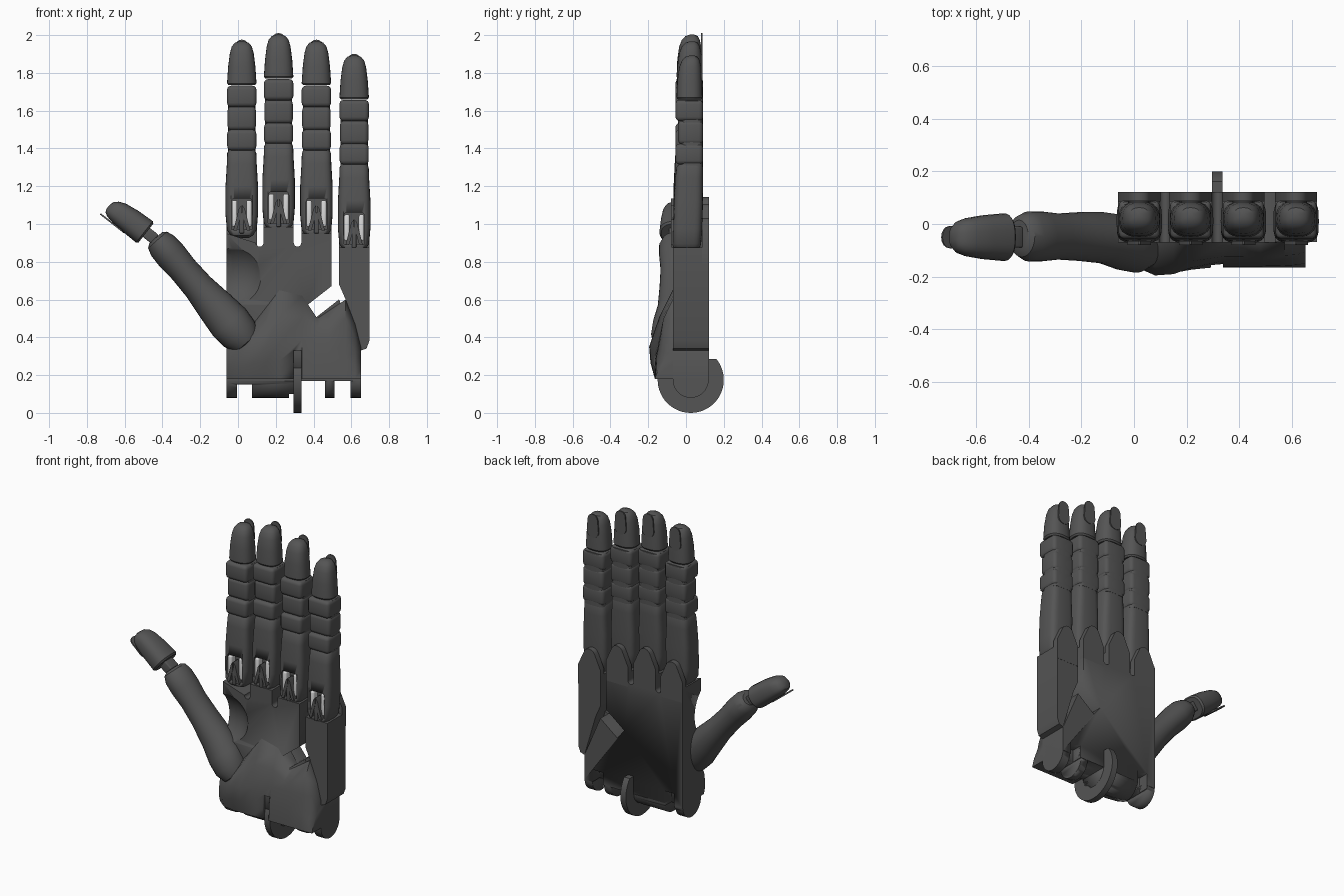
import bpy, bmesh, math
from mathutils import Matrix, Vector

old = bpy.data.objects.get("Cube")
if old:
    bpy.data.objects.remove(old)


def material(name, v):
    m = bpy.data.materials.new(name)
    m.use_nodes = True
    m.diffuse_color = (v, v, v, 1)
    m.node_tree.nodes["Principled BSDF"].inputs["Base Color"].default_value = (v, v, v, 1)
    return m


DARK = material("dark grey", 0.09)
LIGHT = material("light grey", 0.7)


def finish(name, bm, mat=DARK, frame=None, angle=35):
    bmesh.ops.recalc_face_normals(bm, faces=bm.faces)
    if frame:
        bm.transform(frame)
    me = bpy.data.meshes.new(name)
    bm.to_mesh(me)
    bm.free()
    me.materials.append(mat)
    ob = bpy.data.objects.new(name, me)
    bpy.context.collection.objects.link(ob)
    bpy.ops.object.select_all(action='DESELECT')
    ob.select_set(True)
    bpy.context.view_layer.objects.active = ob
    bpy.ops.object.shade_smooth_by_angle(angle=math.radians(angle))
    return ob


def skin(name, rings, **kw):
    """Join matching rings of points into a closed skin."""
    bm = bmesh.new()
    vs = [[bm.verts.new(p) for p in r] for r in rings]
    n = len(vs[0])
    for a, b in zip(vs, vs[1:]):
        for i in range(n):
            j = (i + 1) % n
            bm.faces.new((a[i], a[j], b[j], b[i]))
    bm.faces.new(vs[0])
    bm.faces.new(vs[-1])
    return finish(name, bm, **kw)


def loft(name, rows, power=2.0, **kw):
    """Rounded sections along z; each row is height, half width, front y, back y."""
    rings = []
    for z, w, y0, y1 in rows:
        ring = []
        for k in range(28):
            a = 2 * math.pi * k / 28
            c, s = math.cos(a), math.sin(a)
            ring.append((w * math.copysign(abs(c) ** (2 / power), c),
                         (y0 + y1) / 2 + (y1 - y0) / 2 * math.copysign(abs(s) ** (2 / power), s), z))
        rings.append(ring)
    return skin(name, rings, **kw)


def extrude_y(name, outline, y0, y1, **kw):
    return skin(name, [[(x, y, z) for x, z in outline] for y in (y0, y1)], **kw)


def extrude_x(name, outline, x0, x1, **kw):
    return skin(name, [[(x, y, z) for y, z in outline] for x in (x0, x1)], **kw)


def box(name, x0, x1, y0, y1, z0, z1, bevel=0.0, **kw):
    bm = bmesh.new()
    bmesh.ops.create_cube(bm, size=1)
    bm.transform(Matrix.Translation(((x0 + x1) / 2, (y0 + y1) / 2, (z0 + z1) / 2))
                 @ Matrix.Diagonal((x1 - x0, y1 - y0, z1 - z0, 1)))
    if bevel:
        bmesh.ops.bevel(bm, geom=bm.edges[:], offset=bevel, segments=3, profile=0.5, affect='EDGES')
    return finish(name, bm, **kw)


def cut(ob, cutter):
    mod = ob.modifiers.new("cut", 'BOOLEAN')
    mod.operation, mod.solver, mod.object = 'DIFFERENCE', 'EXACT', cutter
    bpy.ops.object.select_all(action='DESELECT')
    ob.select_set(True)
    bpy.context.view_layer.objects.active = ob
    bpy.ops.object.modifier_apply(modifier=mod.name)
    bpy.data.objects.remove(cutter)


def arc(cx, cz, r, a0, a1, n):
    return [(cx + r * math.cos(math.radians(a0 + (a1 - a0) * i / n)),
             cz + r * math.sin(math.radians(a0 + (a1 - a0) * i / n))) for i in range(n + 1)]


def fingertip(name, frame):
    loft(name, [(0, .07, -.042, .08), (.01, .078, -.05, .087), (.1, .072, -.046, .085),
                (.17, .063, -.036, .08), (.205, .053, -.022, .073), (.225, .036, -.003, .062),
                (.232, .012, .02, .045)], power=2.5, frame=frame)
    # Nail bed follows the back of the tip
    nail = arc(0, .13, .042, 180, 360, 10) + arc(0, .205, .036, 0, 180, 8)
    extrude_y(name + "_nail", nail, .08, .088, frame=frame)


# Four fingers
fingers = (("index", .02, 0), ("middle", .215, .035), ("ring", .415, 0), ("little", .615, -.075))
for name, x, dz in fingers:
    at = Matrix.Translation((x, 0, dz))
    base = loft(name + "_lower_segment",
                [(.925, .035, -.03, .05), (.94, .06, -.06, .07), (.97, .079, -.073, .08),
                 (1.05, .086, -.071, .086), (1.2, .086, -.064, .09), (1.32, .079, -.058, .09),
                 (1.375, .077, -.05, .09), (1.39, .07, -.04, .085)], power=4, frame=at)
    pocket = arc(0, 1.11, .055, 0, 180, 10) + [(-.055, .97), (.055, .97)]
    pocket = [(px, min(pz, 1.135)) for px, pz in pocket]
    cut(base, extrude_y("pocket_cutter", pocket, -.12, -.02, frame=at))
    # Pale hinge cheeks and the cord guide between them
    for s in (-1, 1):
        lo, hi = sorted((s * .024, s * .053))
        box(name + "_hinge_cheek", lo, hi, -.062, -.01, .985, 1.125, bevel=.01, mat=LIGHT, frame=at)
        leg = [(s * .002, 1.1), (s * .016, 1.08), (s * .045, .965), (s * .027, .965), (s * .002, 1.05)]
        extrude_y(name + "_cord_guide", leg, -.08, -.03, frame=at)
    box(name + "_hinge_pin", -.012, .012, -.078, -.03, .95, 1.06, bevel=.005, frame=at)
    # Segmented grip pads over a straight core
    loft(name + "_core", [(1.38, .072, -.03, .089), (1.725, .072, -.03, .089)], power=5, frame=at)
    for z0, z1, w, y in ((1.39, 1.5, .077, -.056), (1.497, 1.622, .075, -.042), (1.62, 1.732, .078, -.056)):
        box(name + "_grip_pad", -w, w, y, .09, z0, z1, bevel=.022, frame=at)
    fingertip(name + "_tip", at @ Matrix.Translation((0, 0, 1.735)))
    # Knuckle guard on the back
    guard = [(-.08, .86), (.08, .86), (.08, .99)] + arc(0, 1.065, .042, 20, 160, 10) + [(-.08, .99)]
    extrude_y(name + "_knuckle_guard", guard, .085, .122, frame=at)

# Palm plate with slots between the finger columns
outline = [(-.06, .17), (.65, .17), (.65, .33), (.535, .6), (.495, .65), (.495, .95), (.335, .95)]
outline += arc(.315, .9, .02, 0, -180, 8) + [(.295, .985), (.135, .985)]
outline += arc(.115, .9, .02, 0, -180, 8) + [(-.06, .95)]
palm = extrude_y("palm", outline, -.07, .122)
bm = bmesh.new()
bmesh.ops.create_uvsphere(bm, u_segments=32, v_segments=20, radius=.2)
cut(palm, finish("scoop_cutter", bm, frame=Matrix.Translation((-.03, -.2, .72))))
slant = Matrix.Translation((.45, 0, .585)) @ Matrix.Rotation(math.radians(-38), 4, 'Y')
cut(palm, box("slot_cutter", -.08, .1, -.2, .2, -.04, .04, frame=slant))

# Wrist barrel with hinge gaps and back pockets
barrel = arc(.025, .175, .095, 180, 360, 20) + [(.12, .3), (-.07, .3)]
wrist = extrude_x("wrist", barrel, -.06, .65)
for x0, x1, top in ((-.005, .075, .15), (.27, .295, .1), (.335, .46, .185), (.51, .595, .185)):
    cut(wrist, box("gap_cutter", x0, x1, -.2, .2, 0, top))
for x0, x1 in ((.0, .07), (.515, .59)):
    for part in (wrist, palm):
        cut(part, box("back_pocket_cutter", x0, x1, .05, .2, .05, .25))

# Little finger's separate side bone
side = [(.535, .68), (.57, .6), (.65, .33), (.68, .34), (.695, .38), (.695, .875), (.535, .875)]
extrude_y("little_finger_side_bone", side, -.068, .121)

# Fleshy heel: x, bottom y, swell y, swell height, top height
heel_rows = [(-.06, -.1, -.11, .27, .37), (0, -.15, -.155, .3, .42), (.08, -.165, -.195, .35, .47),
             (.15, -.165, -.19, .36, .56), (.22, -.165, -.165, .37, .65), (.34, -.165, -.14, .39, .62),
             (.42, -.165, -.14, .4, .5), (.48, -.165, -.14, .4, .54), (.57, -.165, -.135, .4, .6),
             (.62, -.165, -.13, .33, .47), (.65, -.165, -.115, .28, .35)]
rings = []
for x, yb, ym, zm, zt in heel_rows:
    rings.append([(x, .02, .18), (x, yb, .18), (x, (yb + ym) / 2 - .008, (zm + .18) / 2), (x, ym, zm),
                  (x, ym * .7 - .025, zm + (zt - zm) * .5), (x, -.07, zt), (x, .02, zt)])
heel = skin("palm_heel", rings, angle=50)
cut(heel, box("disc_slot_cutter", .293, .337, -.3, -.138, .1, .33))

# Wrist disc with one flat notch
disc = arc(.025, .175, .175, 39, -250, 40) + [(.06, .31), (.06, .285)]
extrude_x("wrist_disc", disc, .295, .335)

# Thumb
thumb = Matrix.Translation((.04, 0, .38)) @ Matrix.Rotation(math.radians(-41), 4, 'Y')
loft("thumb_lower_segment",
     [(-.03, .04, -.13, -.03), (-.01, .08, -.165, .0), (.05, .105, -.185, .02), (.13, .112, -.175, .035),
      (.24, .1, -.15, .045), (.38, .082, -.14, .045), (.5, .078, -.135, .04), (.6, .084, -.142, .048),
      (.67, .08, -.142, .048), (.71, .066, -.125, .035), (.725, .045, -.1, .015)], frame=thumb)
joint = Matrix.Translation((-.485, -.05, .955)) @ Matrix.Rotation(math.radians(-52), 4, 'Y')
box("thumb_joint", -.03, .03, -.04, .04, -.06, .03, bevel=.008, frame=joint)
turn = Matrix.Rotation(math.radians(90), 4, 'Z') @ Matrix.Diagonal((1.16, 1.05, 1.05, 1))
fingertip("thumb_tip", joint @ turn @ Matrix.Translation((0, -.015, 0)))
